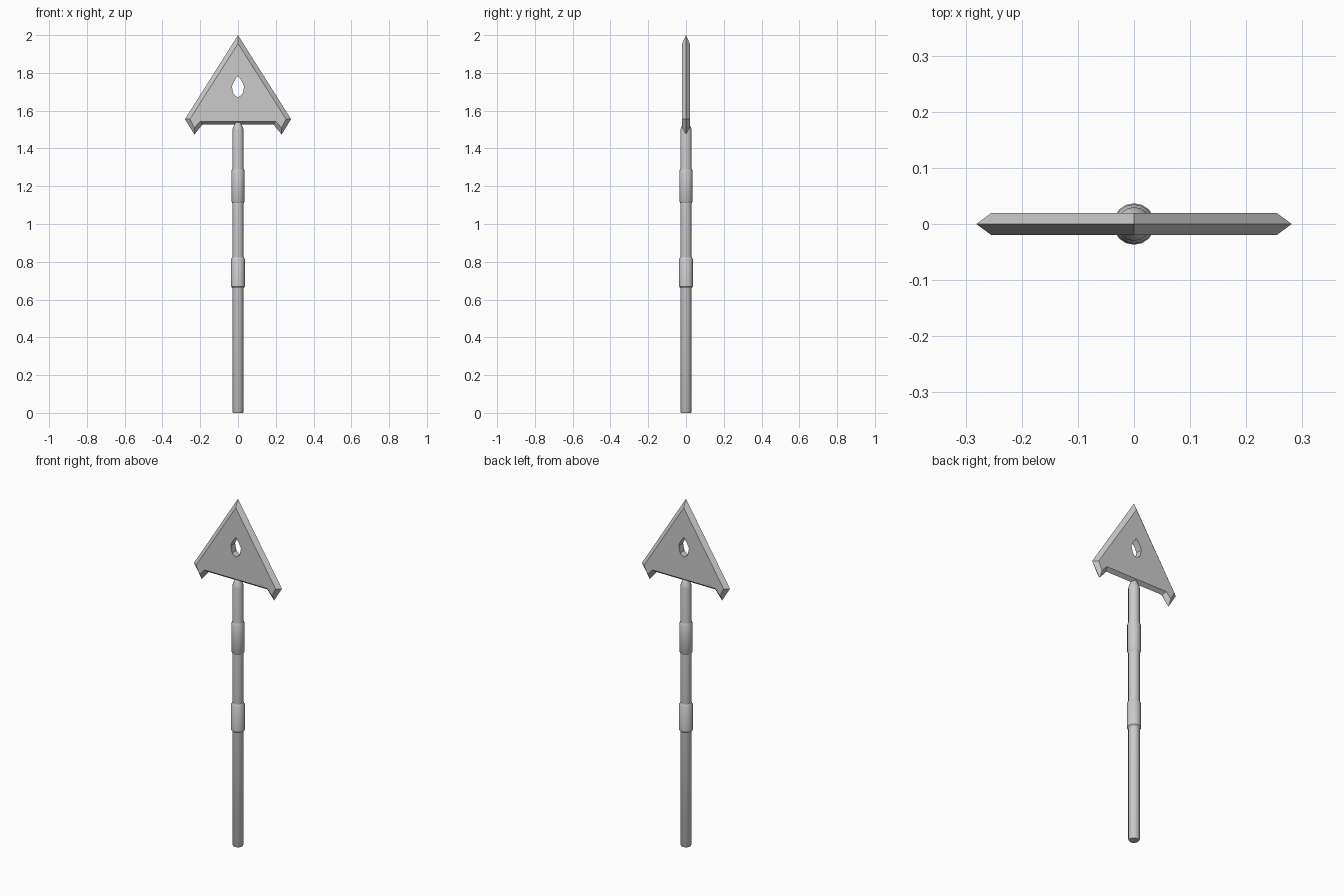
import bpy, bmesh, math

if "Cube" in bpy.data.objects:
    bpy.data.objects.remove(bpy.data.objects["Cube"])

def finish(name, bm, angle):
    bmesh.ops.recalc_face_normals(bm, faces=bm.faces)
    me = bpy.data.meshes.new(name)
    bm.to_mesh(me)
    bm.free()
    ob = bpy.data.objects.new(name, me)
    bpy.context.collection.objects.link(ob)
    bpy.ops.object.select_all(action='DESELECT')
    ob.select_set(True)
    bpy.context.view_layer.objects.active = ob
    bpy.ops.object.shade_smooth_by_angle(angle=math.radians(angle))
    return ob

def lathe(name, profile, sides=16):
    bm = bmesh.new()
    rings = [[bm.verts.new((r * math.cos(2 * math.pi * i / sides),
                            r * math.sin(2 * math.pi * i / sides), z))
              for i in range(sides)] for r, z in profile]
    for a, b in zip(rings, rings[1:]):
        for i in range(sides):
            j = (i + 1) % sides
            bm.faces.new((a[i], a[j], b[j], b[i]))
    bm.faces.new(rings[0])
    bm.faces.new(rings[-1])
    return finish(name, bm, 35)

# Shaft with a tapered top, and two grip collars
lathe("shaft", [(0.026, 0), (0.03, 0.007), (0.03, 1.495), (0.027, 1.51),
                (0.018, 1.53), (0.012, 1.542), (0.006, 1.546)])
for name, z0, z1, r in (("lower_collar", 0.66, 0.827, 0.037),
                        ("upper_collar", 1.11, 1.295, 0.035)):
    lathe(name, [(0.029, z0), (r, z0 + 0.01), (r, z1 - 0.015), (0.029, z1)])

# Blade: right half (x, z) outlines of cutting edge, flat face and hole
edge = [(0, 2.0), (0.281, 1.555), (0.231, 1.474), (0.187, 1.527), (0, 1.527)]
flat = [(0, 1.955), (0.254, 1.556), (0.231, 1.509), (0.2, 1.543), (0, 1.543)]
hole = [(0, 1.785), (0.02, 1.757), (0.033, 1.728), (0.024, 1.688), (0, 1.67)]
half = 0.02

bm = bmesh.new()
def row(points, y):
    return [bm.verts.new((x, y, z)) for x, z in points]
def bridge(a, b):
    for i in range(len(a) - 1):
        bm.faces.new((a[i], a[i + 1], b[i + 1], b[i]))

rim = row(edge, 0)
holes = []
for y in (-half, half):
    face, inner = row(flat, y), row(hole, y)
    bridge(rim, face)
    bm.faces.new(face + inner[::-1])
    holes.append(inner)
bridge(*holes)

# Mirror to the left side
geom = bm.verts[:] + bm.edges[:] + bm.faces[:]
bmesh.ops.mirror(bm, geom=geom, axis='X', merge_dist=0.0001)
bmesh.ops.remove_doubles(bm, verts=bm.verts, dist=0.0001)
finish("arrow_blade", bm, 20)
